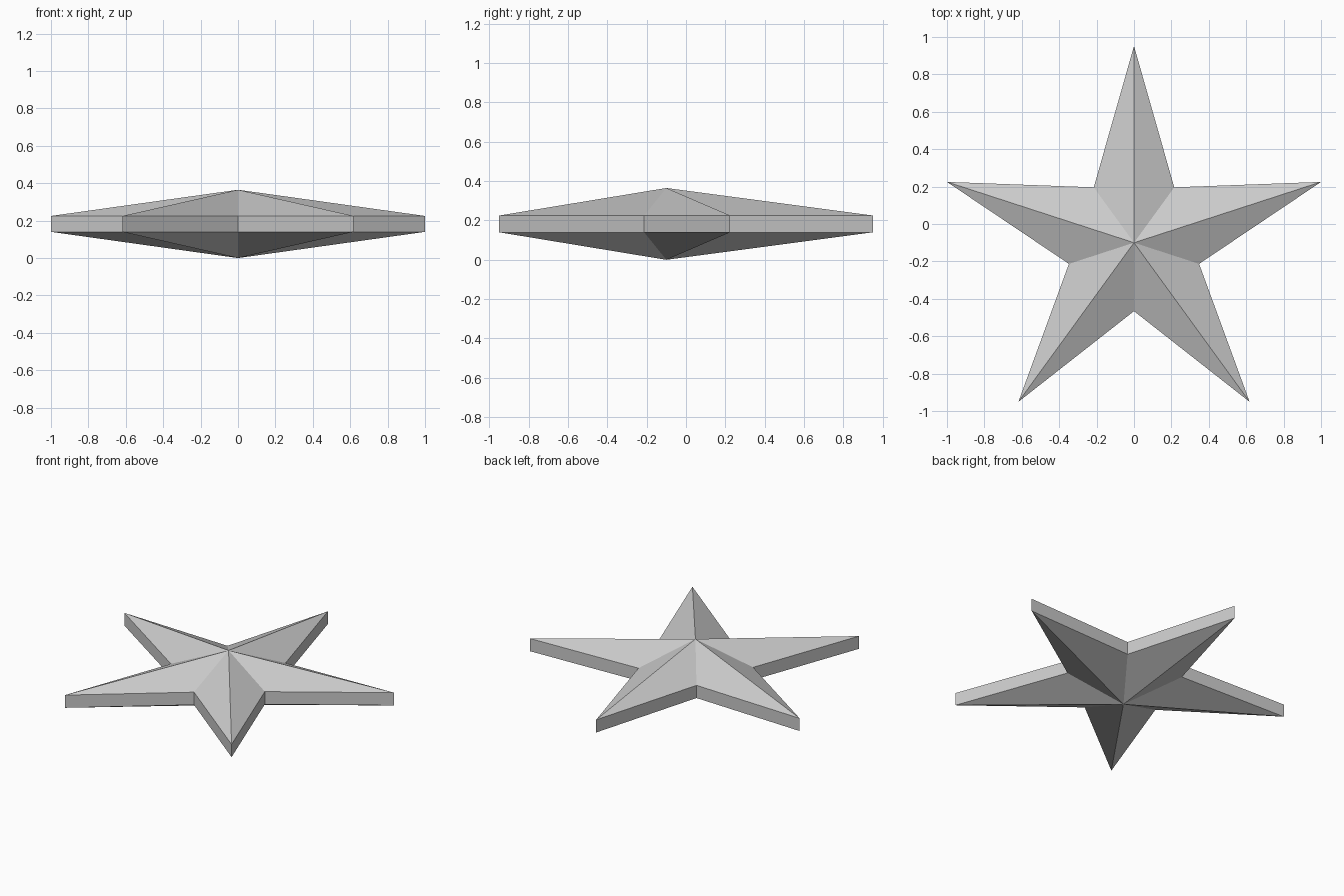
import bpy
import bmesh
from math import sin, cos, pi

# Remove the default cube
cube = bpy.data.objects.get("Cube")
if cube:
    bpy.data.objects.remove(cube, do_unlink=True)

POINTS = 5
TIP_RADIUS, NOTCH_RADIUS = 1.0515, 0.366
CENTRE_Y = -0.1
RIM_LOW, RIM_HIGH, HEIGHT = 0.14, 0.225, 0.365

# Plain grey finish
grey = bpy.data.materials.new("light_grey")
grey.use_nodes = True
colour = (0.6, 0.6, 0.6, 1)
grey.diffuse_color = colour
grey.node_tree.nodes["Principled BSDF"].inputs["Base Color"].default_value = colour

bm = bmesh.new()


def star_ring(z):
    """Alternating tips and notches, first tip towards the back."""
    ring = []
    for i in range(2 * POINTS):
        radius = NOTCH_RADIUS if i % 2 else TIP_RADIUS
        angle = pi / 2 + i * pi / POINTS
        ring.append(bm.verts.new((radius * cos(angle), CENTRE_Y + radius * sin(angle), z)))
    return ring


# Upright rim between two faceted pyramids
low, high = star_ring(RIM_LOW), star_ring(RIM_HIGH)
bottom = bm.verts.new((0, CENTRE_Y, 0))
top = bm.verts.new((0, CENTRE_Y, HEIGHT))
for i in range(2 * POINTS):
    j = (i + 1) % (2 * POINTS)
    bm.faces.new((low[i], low[j], high[j], high[i]))
    bm.faces.new((high[i], high[j], top))
    bm.faces.new((low[j], low[i], bottom))
bmesh.ops.recalc_face_normals(bm, faces=bm.faces)

mesh = bpy.data.meshes.new("faceted_star")
bm.to_mesh(mesh)
bm.free()
mesh.materials.append(grey)
star = bpy.data.objects.new("faceted_star", mesh)
bpy.context.collection.objects.link(star)
